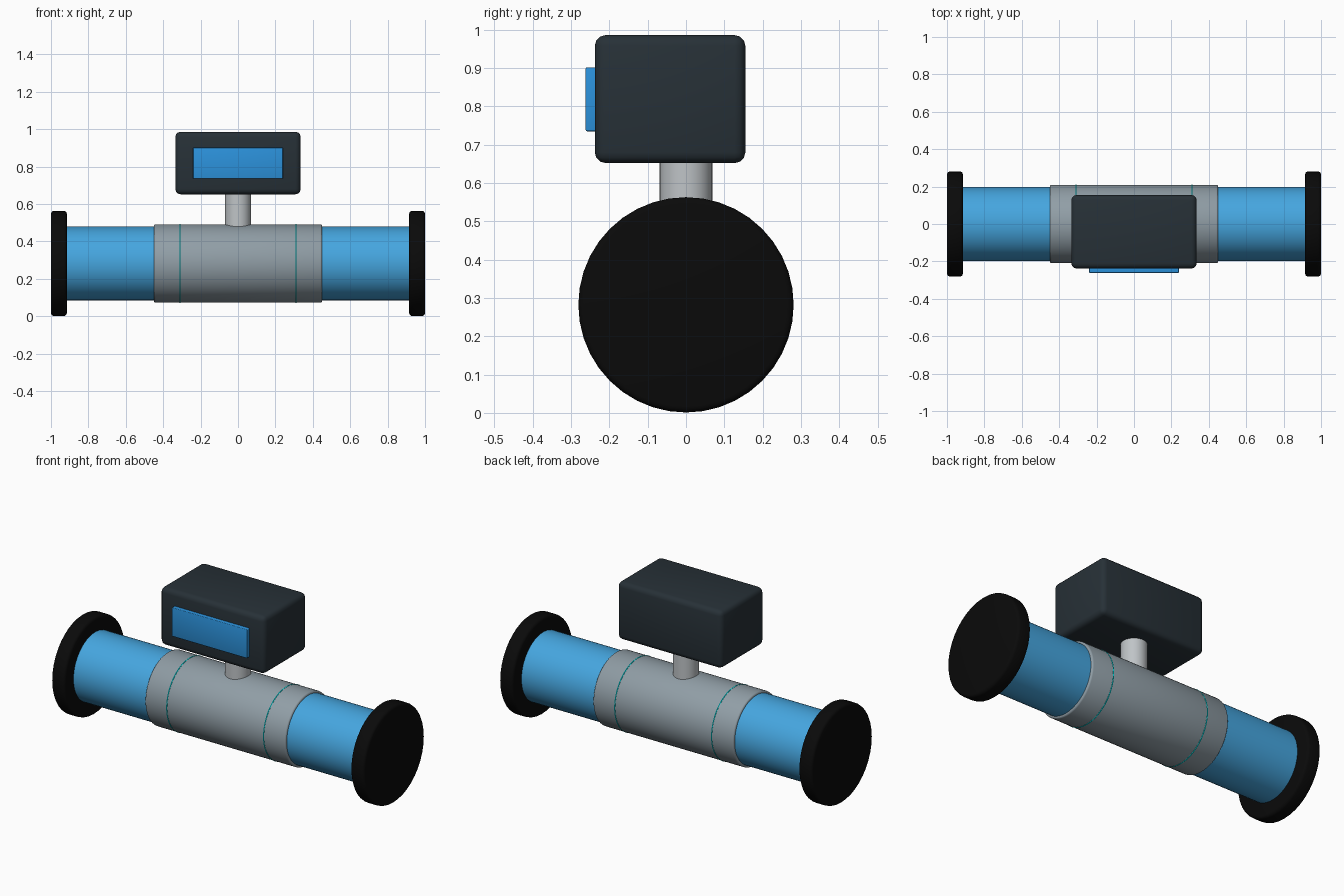
import bpy
import math

if "Cube" in bpy.data.objects:
    bpy.data.objects.remove(bpy.data.objects["Cube"])

AXIS_Z = 0.282  # height of the pipe axis


def material(name, rgb):
    m = bpy.data.materials.new(name)
    m.diffuse_color = (*rgb, 1)
    m.use_nodes = True
    m.node_tree.nodes["Principled BSDF"].inputs["Base Color"].default_value = m.diffuse_color
    return m


blue = material("pipe_blue", (0.06, 0.38, 0.74))
black = material("flange_black", (0.003, 0.003, 0.003))
steel = material("body_grey", (0.28, 0.34, 0.38))
light = material("stem_grey", (0.52, 0.55, 0.57))
dark = material("housing_dark", (0.02, 0.03, 0.038))
screen = material("screen_blue", (0.025, 0.29, 0.72))
cyan = material("ring_cyan", (0.0, 0.65, 0.68))


def finish(name, mat, bevel=0.0, segments=3):
    ob = bpy.context.object
    ob.name = name
    ob.data.materials.append(mat)
    bpy.ops.object.transform_apply(location=False, rotation=True, scale=True)
    if bevel:
        b = ob.modifiers.new("bevel", 'BEVEL')
        b.width = bevel
        b.segments = segments
        b.limit_method = 'ANGLE'
        b.angle_limit = math.radians(40)
        bpy.ops.object.modifier_apply(modifier=b.name)
    bpy.ops.object.shade_smooth_by_angle(angle=math.radians(35))
    return ob


def tube(name, mat, x0, x1, radius, sides, bevel=0.0):
    bpy.ops.mesh.primitive_cylinder_add(
        vertices=sides, radius=radius, depth=x1 - x0,
        location=((x0 + x1) / 2, 0, AXIS_Z), rotation=(0, math.pi / 2, 0))
    return finish(name, mat, bevel)


def box(name, mat, lo, hi, bevel):
    bpy.ops.mesh.primitive_cube_add(
        size=1, location=[(a + b) / 2 for a, b in zip(lo, hi)])
    bpy.context.object.scale = [b - a for a, b in zip(lo, hi)]
    return finish(name, mat, bevel)


# Pipe and measuring body
tube("pipe", blue, -0.95, 0.95, 0.197, 64)
tube("sensor_body", steel, -0.45, 0.45, 0.209, 64, 0.01)

# End flanges and seam rings on both sides
for side, s in (("left", -1), ("right", 1)):
    a, b = sorted((s * 0.915, s * 1.0))
    tube(side + "_flange", black, a, b, 0.281, 40, 0.016)
    bpy.ops.mesh.primitive_torus_add(
        major_segments=64, minor_segments=8, major_radius=0.207,
        minor_radius=0.004, location=(s * 0.31, 0, AXIS_Z),
        rotation=(0, math.pi / 2, 0))
    finish(side + "_seam_ring", cyan)

# Stem carrying the display housing
bpy.ops.mesh.primitive_cylinder_add(
    vertices=32, radius=0.069, depth=0.24, location=(0, 0, 0.56))
finish("stem", light)

# Display housing and screen
box("display_housing", dark, (-0.335, -0.238, 0.652), (0.335, 0.155, 0.986), 0.028)
box("display_screen", screen, (-0.24, -0.262, 0.735), (0.24, -0.225, 0.902), 0.004)
